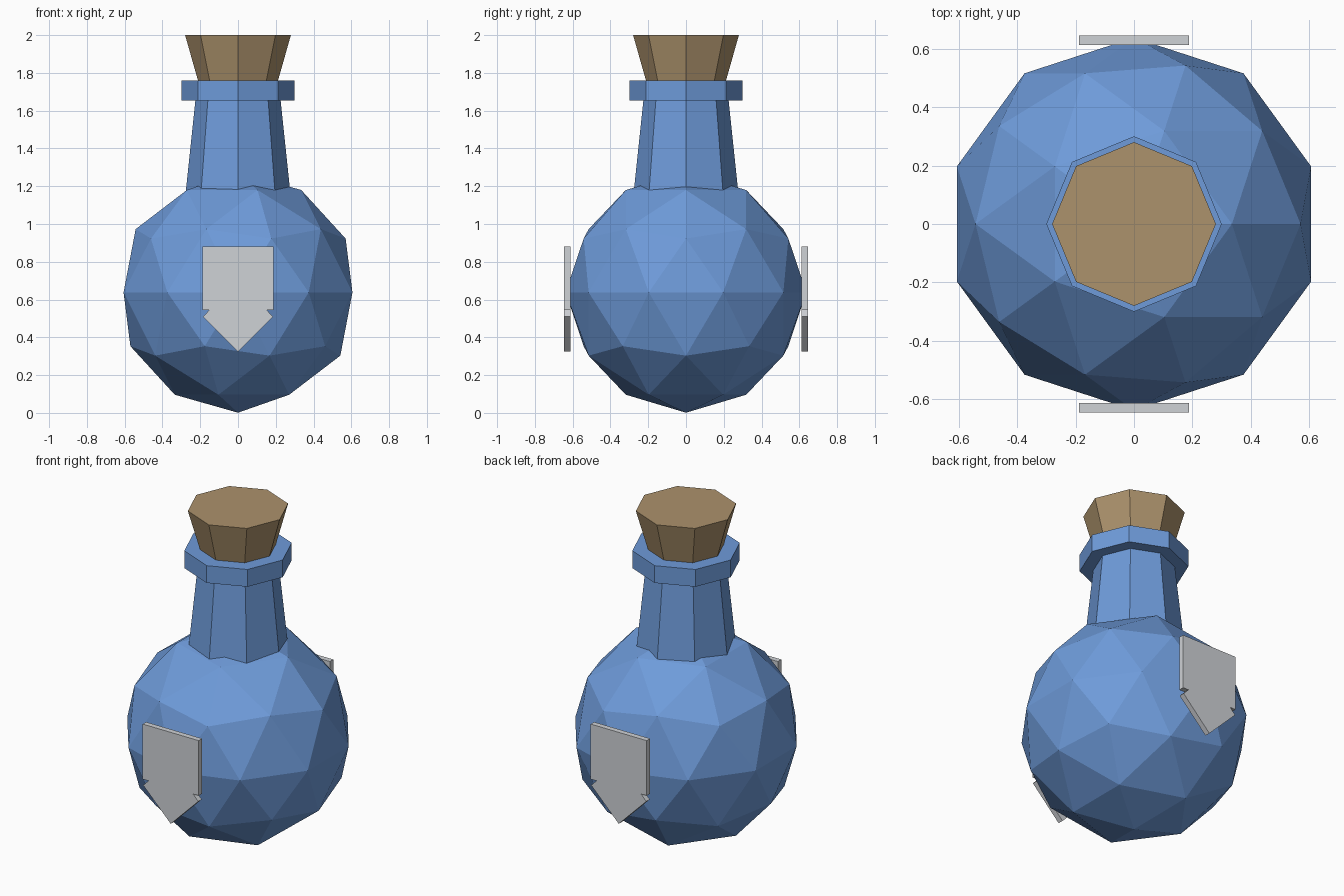
import bpy
import bmesh
from math import pi

cube = bpy.data.objects.get("Cube")
if cube:
    bpy.data.objects.remove(cube, do_unlink=True)


def material(name, rgb):
    """Flat material from 0-255 display values, stored as linear."""
    linear = [((c / 255 + 0.055) / 1.055) ** 2.4 for c in rgb] + [1]
    mat = bpy.data.materials.new(name)
    mat.use_nodes = True
    mat.diffuse_color = linear
    mat.node_tree.nodes["Principled BSDF"].inputs["Base Color"].default_value = linear
    return mat


blue = material("blue_glass", (110, 155, 218))
cork = material("cork_brown", (172, 146, 108))
grey = material("label_grey", (207, 210, 214))


def add_object(name, bm, mat):
    bmesh.ops.recalc_face_normals(bm, faces=bm.faces)
    mesh = bpy.data.meshes.new(name)
    bm.to_mesh(mesh)
    bm.free()
    mesh.materials.append(mat)
    obj = bpy.data.objects.new(name, mesh)
    bpy.context.collection.objects.link(obj)
    return obj


def octagon_part(name, r_bottom, r_top, z_bottom, z_top, mat):
    """Eight-sided tapered solid with corners on the axes."""
    bm = bmesh.new()
    bmesh.ops.create_cone(bm, cap_ends=True, segments=8, radius1=r_bottom,
                          radius2=r_top, depth=z_top - z_bottom)
    bmesh.ops.translate(bm, verts=bm.verts, vec=(0, 0, (z_bottom + z_top) / 2))
    return add_object(name, bm, mat)


# Round faceted body
bm = bmesh.new()
bmesh.ops.create_icosphere(bm, subdivisions=2, radius=0.637)
bmesh.ops.translate(bm, verts=bm.verts, vec=(0, 0, 0.638))
add_object("flask_body", bm, blue)

# Neck, lip and stopper
octagon_part("neck", 0.284, 0.224, 1.10, 1.67, blue)
octagon_part("neck_lip", 0.30, 0.30, 1.655, 1.76, blue)
octagon_part("cork_stopper", 0.195, 0.28, 1.70, 2.0, cork)

# Notched pointed labels, front and back
half = [(0, 0.325), (0.185, 0.51), (0.15, 0.546), (0.188, 0.546), (0.188, 0.88)]
outline = half + [(-x, z) for x, z in reversed(half[1:])]
for name, y in (("front_label", -0.645), ("back_label", 0.612)):
    bm = bmesh.new()
    face = bm.faces.new([bm.verts.new((x, y, z)) for x, z in outline])
    solid = bmesh.ops.extrude_face_region(bm, geom=[face], use_keep_orig=True)
    moved = [v for v in solid["geom"] if isinstance(v, bmesh.types.BMVert)]
    bmesh.ops.translate(bm, verts=moved, vec=(0, 0.033, 0))
    add_object(name, bm, grey)
